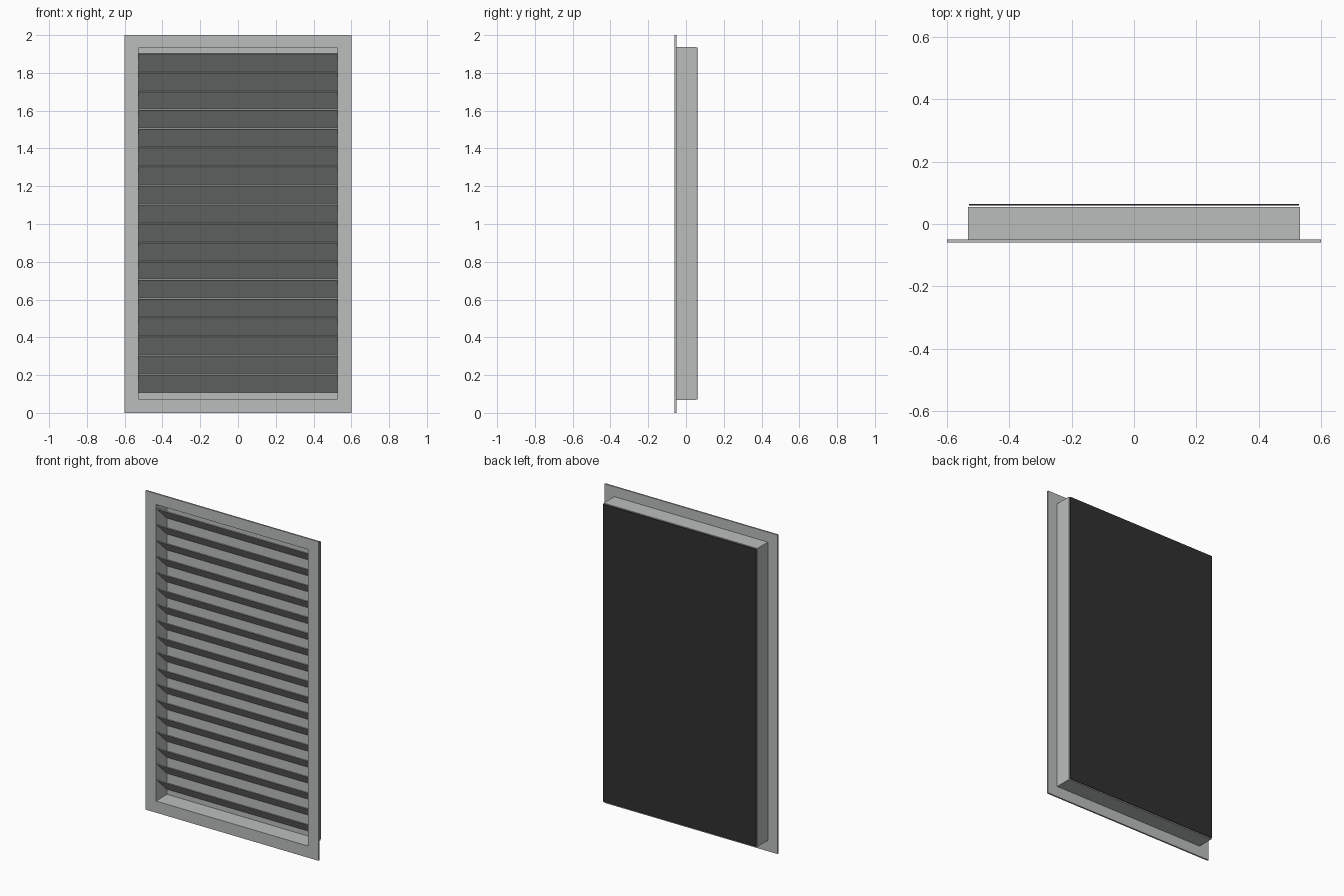
import bpy
import bmesh
from mathutils import Vector

if "Cube" in bpy.data.objects:
    bpy.data.objects.remove(bpy.data.objects["Cube"], do_unlink=True)


def material(name, colour):
    m = bpy.data.materials.new(name)
    m.use_nodes = True
    m.diffuse_color = colour
    m.node_tree.nodes["Principled BSDF"].inputs["Base Color"].default_value = colour
    return m


grey = material("light grey metal", (0.5, 0.51, 0.51, 1))
black = material("black backing", (0.03, 0.03, 0.03, 1))


def finish(name, bm, mat):
    bmesh.ops.recalc_face_normals(bm, faces=bm.faces)
    mesh = bpy.data.meshes.new(name)
    bm.to_mesh(mesh)
    bm.free()
    mesh.materials.append(mat)
    obj = bpy.data.objects.new(name, mesh)
    bpy.context.collection.objects.link(obj)
    return obj


def box(name, x, y, z, mat):
    """Box from (min, max) pairs."""
    bm = bmesh.new()
    bmesh.ops.create_cube(bm, size=1)
    for v in bm.verts:
        v.co = Vector([r[0] if c < 0 else r[1] for c, r in zip(v.co, (x, y, z))])
    return finish(name, bm, mat)


def ring(name, outer, inner, y, mat):
    """Rectangular frame; outer and inner are (half width, bottom, top)."""
    bm = bmesh.new()

    def loop(size, depth):
        w, b, t = size
        return [bm.verts.new((px, depth, pz))
                for px, pz in ((-w, b), (w, b), (w, t), (-w, t))]

    loops = [loop(outer, y[0]), loop(outer, y[1]), loop(inner, y[1]), loop(inner, y[0])]
    for a, b in zip(loops, loops[1:] + loops[:1]):
        for i in range(4):
            j = (i + 1) % 4
            bm.faces.new((a[i], a[j], b[j], b[i]))
    return finish(name, bm, mat)


# Outer flange and the duct sleeve behind it
opening = (0.527, 0.073, 1.932)
sleeve = (0.533, 0.067, 1.938)
ring("front_flange", (0.6, 0, 2), opening, (-0.06, -0.05), grey)
ring("duct_sleeve", sleeve, opening, (-0.05, 0.055), grey)

# Closed back of the sleeve and the dark sheet fixed behind it
box("sleeve_back", (-0.527, 0.527), (0.05, 0.055), opening[1:], grey)
box("backing_sheet", (-0.53, 0.53), (0.06, 0.064), (0.07, 1.935), black)

# Sloping slats, high at the front and low at the back
profile = ((-0.052, 0.2), (0.044, 0.108), (0.048, 0.112), (-0.048, 0.204))
bm = bmesh.new()
for n in range(18):
    ends = [[bm.verts.new((x, y, z + n * 0.1)) for y, z in profile]
            for x in (-0.526, 0.526)]
    for end in ends:
        bm.faces.new(end)
    for i in range(4):
        j = (i + 1) % 4
        bm.faces.new((ends[0][i], ends[0][j], ends[1][j], ends[1][i]))
finish("louvre_slats", bm, grey)
